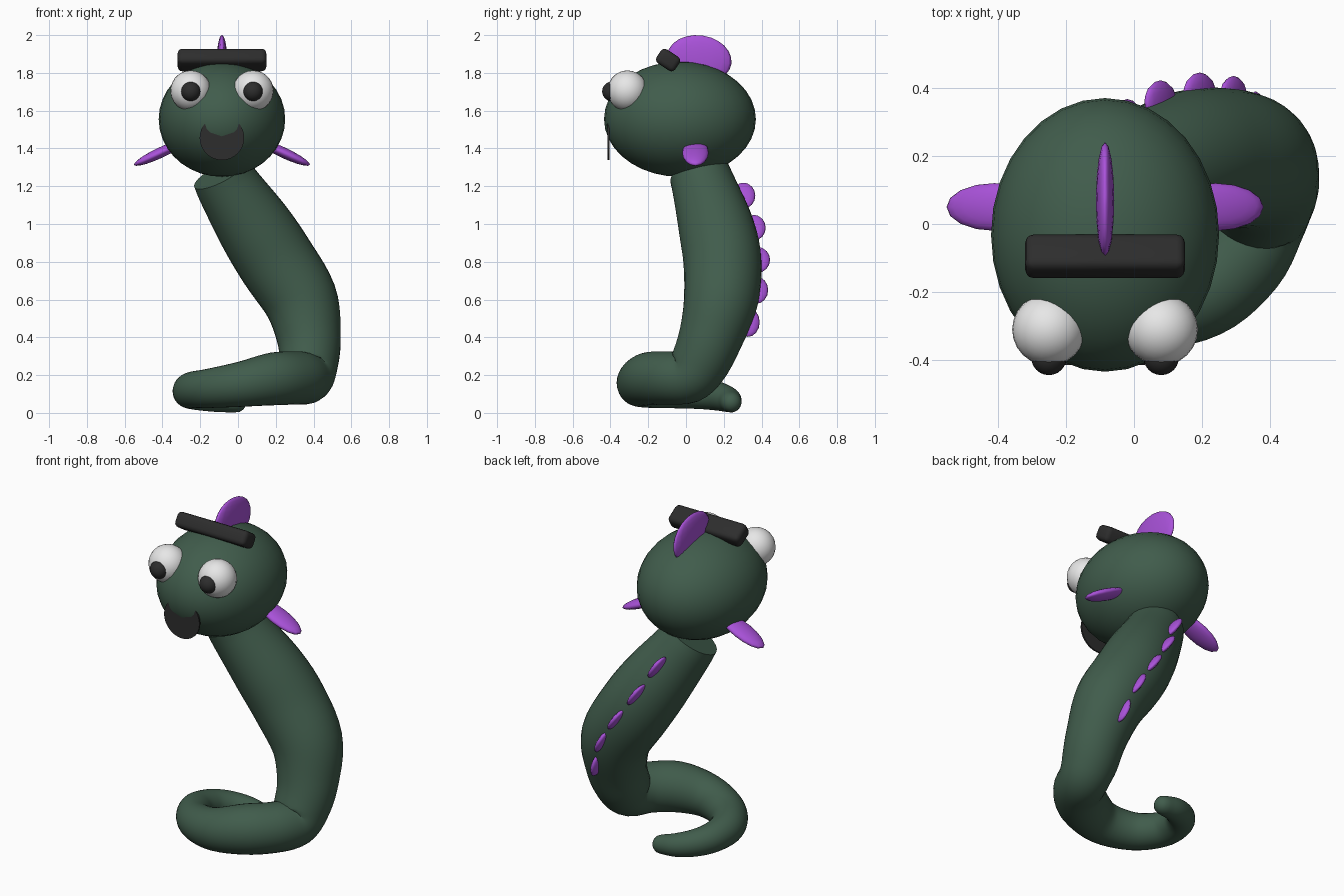
import bpy, bmesh, math
from mathutils import Vector, Matrix

if "Cube" in bpy.data.objects:
    bpy.data.objects.remove(bpy.data.objects["Cube"])

def material(name, rgb):
    m = bpy.data.materials.new(name)
    m.diffuse_color = (*rgb, 1)
    m.use_nodes = True
    m.node_tree.nodes["Principled BSDF"].inputs["Base Color"].default_value = m.diffuse_color
    return m

GREEN = material("dark_green", (0.052, 0.108, 0.072))
PURPLE = material("purple", (0.40, 0.085, 0.70))
WHITE = material("white", (0.80, 0.80, 0.80))
BLACK = material("black", (0.026, 0.026, 0.026))
CX = -0.085  # symmetry plane of the head

def finish(bm, name, mat, smooth=True):
    bmesh.ops.recalc_face_normals(bm, faces=bm.faces)
    for f in bm.faces:
        f.smooth = smooth
    me = bpy.data.meshes.new(name)
    bm.to_mesh(me)
    bm.free()
    me.materials.append(mat)
    ob = bpy.data.objects.new(name, me)
    bpy.context.collection.objects.link(ob)
    return ob

def ellipsoid(name, loc, radii, mat, rot=None, seg=24, rings=14):
    bm = bmesh.new()
    bmesh.ops.create_uvsphere(bm, u_segments=seg, v_segments=rings, radius=1)
    rot = rot.to_4x4() if rot else Matrix.Identity(4)
    bm.transform(Matrix.Translation(loc) @ rot @ Matrix.Diagonal((*radii, 1)))
    return finish(bm, name, mat)

def catmull(pts, steps):
    pts = [Vector(p) for p in pts]
    ext = [2 * pts[0] - pts[1]] + pts + [2 * pts[-1] - pts[-2]]
    out = []
    for i in range(len(pts) - 1):
        a, b, c, d = ext[i:i + 4]
        for s in range(steps):
            t = s / steps
            out.append(0.5 * (2 * b + (c - a) * t + (2 * a - 5 * b + 4 * c - d) * t * t
                              + (3 * b - a - 3 * c + d) * t ** 3))
    return out + [pts[-1]]

# Body and coiled tail: x, y, z, radius along the spine
SPINE = [(-.09, .07, 1.27, .16), (-.04, .10, 1.18, .172), (.09, .16, .98, .2),
         (.205, .193, .8, .207), (.33, .185, .6, .197), (.375, .13, .4, .17),
         (.375, .07, .26, .155), (.365, .01, .19, .14), (.31, -.10, .185, .14),
         (.19, -.2, .18, .14), (.02, -.245, .152, .12), (-.15, -.18, .13, .104),
         (-.245, -.05, .12, .096), (-.245, .08, .105, .085), (-.19, .17, .088, .076),
         (-.10, .225, .07, .066), (-.01, .24, .056, .054)]
path = [(Vector(p[:3]), p[3]) for p in catmull(SPINE, 5)]
tip, tip_r = path[-1]
tip_dir = (tip - path[-2][0]).normalized()
for a in (30, 55, 78):  # rounded tail tip
    a = math.radians(a)
    path.append((tip + tip_dir * tip_r * math.sin(a), tip_r * math.cos(a)))

bm = bmesh.new()
N = 32
rings, normal = [], Vector((1, 0, 0))
for i, (p, r) in enumerate(path):
    t = (path[min(i + 1, len(path) - 1)][0] - path[max(i - 1, 0)][0]).normalized()
    normal = (normal - t * normal.dot(t)).normalized()
    side = t.cross(normal)
    rings.append([bm.verts.new(p + r * (normal * math.cos(k * math.tau / N)
                                        + side * math.sin(k * math.tau / N)))
                  for k in range(N)])
for a, b in zip(rings, rings[1:]):
    for k in range(N):
        bm.faces.new((a[k], a[(k + 1) % N], b[(k + 1) % N], b[k]))
caps = [bm.faces.new(rings[0]), bm.faces.new(rings[-1])]
body = finish(bm, "body_and_tail", GREEN)
bpy.context.view_layer.objects.active = body
body.select_set(True)
bpy.ops.object.shade_smooth_by_angle(angle=math.radians(50))

# Head
ellipsoid("head", (CX, -.032, 1.555), (.335, .402, .305), GREEN, seg=32, rings=18)

# Eyes, pupils and side fins, mirrored about the head
for s, label in ((-1, "left"), (1, "right")):
    x = CX + s * .165
    ellipsoid(label + "_eye", (x, -.31, 1.705), (.108, .106, .108), WHITE)
    ellipsoid(label + "_pupil", (x, -.392, 1.702), (.052, .052, .052), BLACK)
    ellipsoid(label + "_side_fin", (CX + s * .325, .05, 1.378), (.155, .07, .028), PURPLE,
              Matrix.Rotation(s * math.radians(25), 3, 'Y'), 16, 10)

# Head crest
ellipsoid("head_crest", (CX, .07, 1.872), (.027, .172, .127), PURPLE,
          Matrix.Rotation(math.radians(-8), 3, 'X'), 16, 12)

# Back fins along the spine
for i, (x, y, z, lean) in enumerate([(-.02, .305, 1.15, -32), (.078, .36, .98, -33),
                                     (.193, .383, .81, -34), (.292, .373, .65, -27),
                                     (.357, .328, .48, -15)]):
    rot = Matrix.Rotation(math.radians(lean), 3, 'Y')
    ellipsoid(f"back_fin_{i + 1}", (x, y, z), (.021, .062, .08), PURPLE, rot, 12, 8)

# Mouth disc, partly sunk in the face
bm = bmesh.new()
bmesh.ops.create_cone(bm, cap_ends=True, segments=32, radius1=.118, radius2=.118, depth=.009)
bm.transform(Matrix.Translation((CX, -.41, 1.456)) @ Matrix.Rotation(math.pi / 2, 4, 'X'))
finish(bm, "mouth", BLACK, False)

# Brow bar
bm = bmesh.new()
bmesh.ops.create_cube(bm, size=1)
bm.transform(Matrix.Diagonal((.47, .118, .088, 1)))
bmesh.ops.bevel(bm, geom=bm.edges[:], offset=.025, segments=3, profile=.5, affect='EDGES')
bm.transform(Matrix.Translation((CX, -.095, 1.868))
             @ Matrix.Rotation(math.radians(-33), 4, 'X'))
finish(bm, "brow_bar", BLACK)
